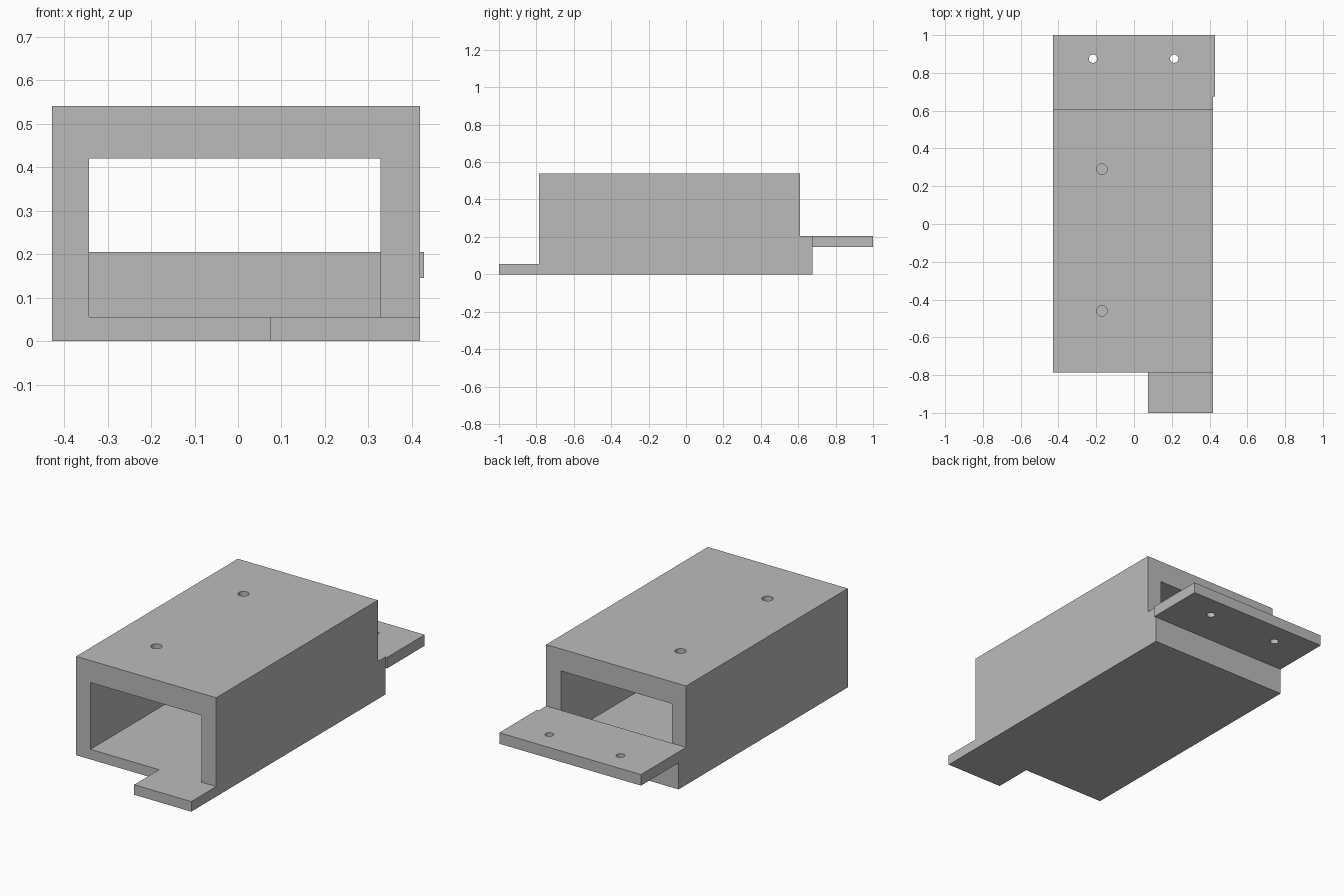
import bpy
import bmesh
from mathutils import Matrix, Vector

old = bpy.data.objects.get("Cube")
if old:
    bpy.data.objects.remove(old, do_unlink=True)

grey = bpy.data.materials.new("plain grey")
grey.use_nodes = True
GREY = (0.5, 0.5, 0.5, 1)
grey.diffuse_color = GREY
grey.node_tree.nodes["Principled BSDF"].inputs["Base Color"].default_value = GREY

# Main dimensions
LEFT, RIGHT = 0.418, -0.428
FRONT, REAR, LIP_REAR = -0.785, 0.61, 0.675
FLOOR, LIP_TOP, CEILING, TOP = 0.055, 0.205, 0.42, 0.54


def finish(name, bm):
    bmesh.ops.recalc_face_normals(bm, faces=bm.faces)
    mesh = bpy.data.meshes.new(name)
    bm.to_mesh(mesh)
    bm.free()
    mesh.materials.append(grey)
    obj = bpy.data.objects.new(name, mesh)
    bpy.context.collection.objects.link(obj)
    return obj


def box(name, x, y, z):
    bm = bmesh.new()
    lo, hi = Vector((x[0], y[0], z[0])), Vector((x[1], y[1], z[1]))
    bmesh.ops.create_cube(bm, size=1, matrix=Matrix.Translation((lo + hi) / 2)
                          @ Matrix.Diagonal((*(hi - lo), 1)))
    return finish(name, bm)


def drill(name, x, y, z, radius, depth):
    bm = bmesh.new()
    bmesh.ops.create_cone(bm, cap_ends=True, segments=32, radius1=radius,
                          radius2=radius, depth=depth,
                          matrix=Matrix.Translation((x, y, z)))
    return finish(name, bm)


def combine(target, tool, operation):
    mod = target.modifiers.new(operation.title(), "BOOLEAN")
    mod.operation, mod.solver, mod.object = operation, "EXACT", tool
    bpy.context.view_layer.objects.active = target
    bpy.ops.object.modifier_apply(modifier=mod.name)
    bpy.data.objects.remove(tool, do_unlink=True)


# Housing with a low rear lip, extruded from its side profile
profile = [(FRONT, 0), (LIP_REAR, 0), (LIP_REAR, LIP_TOP),
           (REAR, LIP_TOP), (REAR, TOP), (FRONT, TOP)]
bm = bmesh.new()
side = bm.faces.new([bm.verts.new((RIGHT, y, z)) for y, z in profile])
extruded = bmesh.ops.extrude_face_region(bm, geom=[side])["geom"]
bmesh.ops.translate(bm, vec=(LEFT - RIGHT, 0, 0),
                    verts=[v for v in extruded if isinstance(v, bmesh.types.BMVert)])
housing = finish("bracket_housing", bm)

# Tunnel: deep up to the lip, shallower where it opens at the rear
inner = (-0.342, 0.328)
combine(housing, box("tunnel_cutter", inner, (-0.9, REAR), (FLOOR, CEILING)), "DIFFERENCE")
combine(housing, box("rear_opening_cutter", inner, (0.5, 0.8), (LIP_TOP, CEILING)), "DIFFERENCE")

# Rear mounting plate and front tab
combine(housing, box("rear_plate", (RIGHT, 0.428), (LIP_REAR, 1), (0.145, LIP_TOP)), "UNION")
combine(housing, box("front_tab", (0.073, LEFT), (-1, FRONT), (0, FLOOR)), "UNION")

# Screw holes through the roof and the rear plate
for y in (-0.46, 0.29):
    combine(housing, drill("roof_hole", -0.17, y, 0.48, 0.028, 0.2), "DIFFERENCE")
for x in (-0.217, 0.213):
    combine(housing, drill("plate_hole", x, 0.875, 0.175, 0.022, 0.2), "DIFFERENCE")

# Flat panels with smoothly shaded hole walls
bpy.ops.object.select_all(action="DESELECT")
housing.select_set(True)
bpy.context.view_layer.objects.active = housing
bpy.ops.object.shade_smooth_by_angle()
